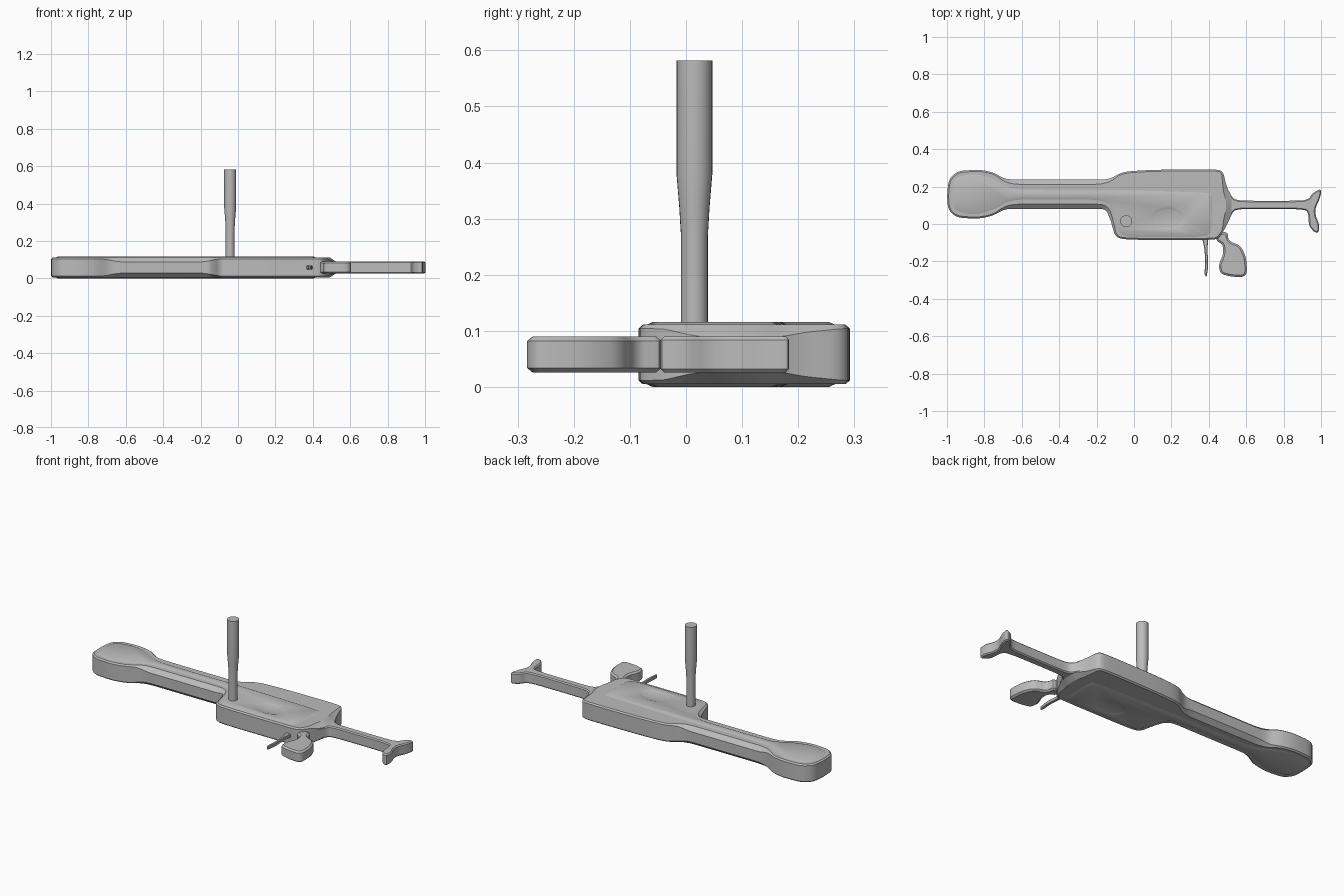
import bpy, bmesh
from mathutils import Vector, Matrix

cube = bpy.data.objects.get("Cube")
if cube:
    bpy.data.objects.remove(cube)

grey = bpy.data.materials.new("plain grey")
grey.use_nodes = True
colour = (0.5, 0.5, 0.5, 1)
grey.diffuse_color = colour
grey.node_tree.nodes["Principled BSDF"].inputs["Base Color"].default_value = colour

MID = 0.058  # height of the symmetry plane


def finish(name, bm):
    bmesh.ops.recalc_face_normals(bm, faces=bm.faces)
    mesh = bpy.data.meshes.new(name)
    bm.to_mesh(mesh)
    bm.free()
    mesh.materials.append(grey)
    ob = bpy.data.objects.new(name, mesh)
    bpy.context.collection.objects.link(ob)
    return ob


def smooth(ob, angle=0.5):
    bpy.ops.object.select_all(action='DESELECT')
    ob.select_set(True)
    bpy.context.view_layer.objects.active = ob
    bpy.ops.object.shade_smooth_by_angle(angle=angle)


def rounded(points, rounds):
    """Corner cutting turns a rough outline into a soft one."""
    pts = [Vector(p) for p in points]
    for _ in range(rounds):
        pts = [a.lerp(b, t) for a, b in zip(pts, pts[1:] + pts[:1]) for t in (0.2, 0.8)]
    return pts


def slab(name, points, half, edge, rounds=2):
    """Outline with a flat top and bottom; edge(x) gives chamfer inset and drop."""
    pts = rounded(points, rounds)
    n = len(pts)
    area = sum(pts[i - 1].cross(pts[i]) for i in range(n))
    side = 1 if area > 0 else -1
    inner, outer = [], []
    for i, p in enumerate(pts):
        t = (pts[(i + 1) % n] - pts[i - 1]).normalized()
        inset, drop = edge(p.x)
        q = p + Vector((-t.y, t.x)) * side * inset
        inner.append((q.x, q.y, half))
        outer.append((p.x, p.y, half - drop))
    bm = bmesh.new()
    rings = []
    for ring, s in ((inner, 1), (outer, 1), (outer, -1), (inner, -1)):
        rings.append([bm.verts.new((x, y, MID + s * z)) for x, y, z in ring])
    for a, b in zip(rings, rings[1:]):
        for i in range(n):
            j = (i + 1) % n
            bm.faces.new((a[i], a[j], b[j], b[i]))
    bm.faces.new(rings[0])
    bm.faces.new(rings[3])
    return finish(name, bm)


def step(x, a, b):
    t = min(max((x - a) / (b - a), 0), 1)
    return t * t * (3 - 2 * t)


def body_edge(x):
    barrel = step(x, -0.74, -0.62) * (1 - step(x, -0.2, -0.08))
    rear = step(x, 0.47, 0.52)
    return 0.008 + 0.018 * barrel + 0.025 * rear, 0.007 + 0.016 * barrel + 0.016 * rear


# Main body with barrel and rounded muzzle
body = slab("body", [
    (-1.0, .16), (-.99, .24), (-.94, .285), (-.82, .29), (-.75, .275), (-.69, .24),
    (-.62, .238), (-.2, .238), (-.13, .24), (-.06, .28), (.1, .29), (.42, .293),
    (.475, .285), (.495, .2), (.525, .14), (.525, .06), (.49, -.02), (.45, -.08),
    (.4, -.085), (-.04, -.085), (-.1, -.07), (-.125, .02), (-.15, .08), (-.22, .08),
    (-.62, .08), (-.69, .08), (-.76, .042), (-.84, .027), (-.95, .035), (-.995, .08)],
    0.053, body_edge)

# Raised panel running along the muzzle, barrel and body
panel = slab("raised_panel", [
    (-.985, .16), (-.97, .25), (-.86, .278), (-.75, .25), (-.66, .195), (-.58, .187),
    (-.1, .187), (.05, .185), (.39, .175), (.425, .16), (.42, -.04), (.39, -.077),
    (-.04, -.077), (-.09, -.05), (-.115, .04), (-.14, .11), (-.22, .125), (-.58, .125),
    (-.66, .12), (-.75, .07), (-.86, .04), (-.97, .07)],
    0.058, lambda x: (0.018, 0.008))

# Shallow oval dish pressed into both broad sides
bm = bmesh.new()
for s in (1, -1):
    place = Matrix.Translation((.18, .03, MID + s * .075)) @ Matrix.Diagonal((.12, .08, .027, 1))
    bmesh.ops.create_uvsphere(bm, u_segments=32, v_segments=20, radius=1, matrix=place)
cutter = finish("dish_cutter", bm)
cutter.hide_render = True
for ob in (body, panel):
    mod = ob.modifiers.new("dish", 'BOOLEAN')
    mod.operation = 'DIFFERENCE'
    mod.solver = 'EXACT'
    mod.object = cutter
    bpy.context.view_layer.objects.active = ob
    bpy.ops.object.modifier_apply(modifier=mod.name)
bpy.data.objects.remove(cutter)

# Shoulder stock with flared butt
stock = slab("stock", [
    (.46, .2), (.5, .19), (.53, .135), (.57, .124), (.9, .124), (.935, .135), (.955, .165),
    (.99, .185), (1.003, .18), (.995, .14), (.968, .08), (.972, .04), (.99, 0), (.988, -.045),
    (.965, -.045), (.935, -.01), (.933, .05), (.92, .08), (.57, .081), (.53, .07),
    (.5, .0), (.46, -.02)], 0.032, lambda x: (0.006, 0.006))

# Rear grip
grip = slab("grip", [
    (.44, -.05), (.5, -.04), (.505, -.09), (.57, -.115), (.6, -.18), (.605, -.265),
    (.58, -.285), (.51, -.28), (.462, -.265), (.452, -.22), (.478, -.16), (.475, -.11),
    (.44, -.09)], 0.032, lambda x: (0.01, 0.008))

# Trigger
trigger = slab("trigger", [
    (.36, -.06), (.4, -.06), (.392, -.13), (.398, -.22), (.388, -.285), (.376, -.27),
    (.382, -.2), (.375, -.12)], 0.01, lambda x: (0.003, 0.003))

# Upright side handle, turned from a short profile
bm = bmesh.new()
profile = [(.024, .06), (.024, .27), (.027, .32), (.032, .38), (.032, .582)]
start = [bm.verts.new((r, 0, z)) for r, z in profile]
edges = [bm.edges.new(pair) for pair in zip(start, start[1:])]
bmesh.ops.spin(bm, geom=start + edges, cent=(0, 0, 0), axis=(0, 0, 1),
               angle=6.283185, steps=24, use_merge=True)
bmesh.ops.remove_doubles(bm, verts=bm.verts, dist=0.0001)
bmesh.ops.holes_fill(bm, edges=bm.edges, sides=0)
bmesh.ops.translate(bm, vec=(-.042, .015, 0), verts=bm.verts)
handle = finish("side_handle", bm)

for ob in (body, panel, stock, grip, trigger, handle):
    smooth(ob)
